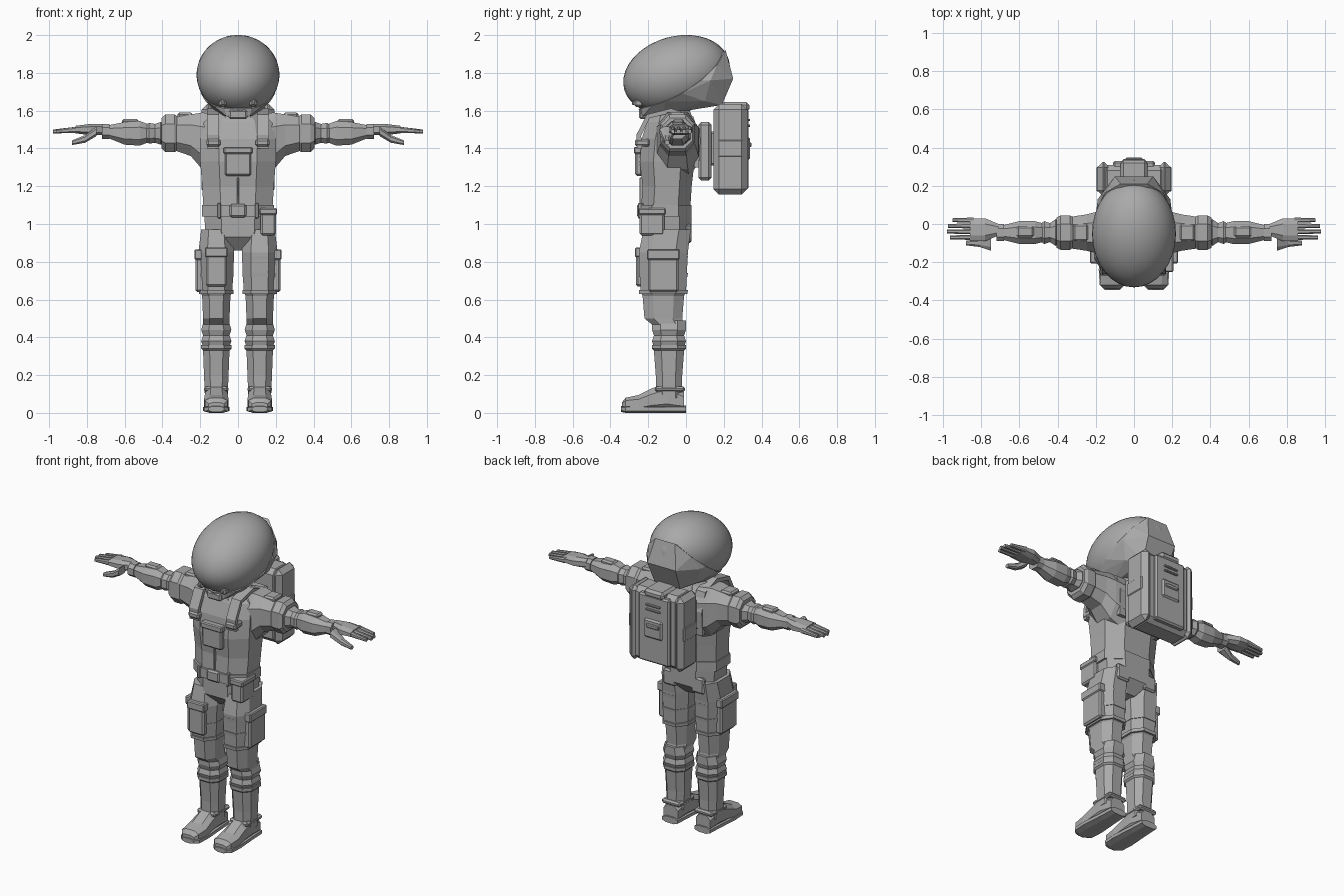
import bpy
import bmesh
from math import cos, sin, pi, radians
from mathutils import Matrix, Vector

cube = bpy.data.objects.get("Cube")
if cube:
    bpy.data.objects.remove(cube)

GREY = (.4, .4, .4, 1)
suit = bpy.data.materials.new("suit grey")
suit.use_nodes = True
suit.diffuse_color = GREY
suit.node_tree.nodes["Principled BSDF"].inputs["Base Color"].default_value = GREY


def finish(name, bm, mirror=False, bevel=0, smooth=False):
    """Turn a bmesh into a finished object."""
    bmesh.ops.recalc_face_normals(bm, faces=bm.faces)
    mesh = bpy.data.meshes.new(name)
    bm.to_mesh(mesh)
    bm.free()
    mesh.materials.append(suit)
    for face in mesh.polygons:
        face.use_smooth = smooth
    obj = bpy.data.objects.new(name, mesh)
    bpy.context.collection.objects.link(obj)
    if bevel:
        chamfer = obj.modifiers.new("Bevel", 'BEVEL')
        chamfer.width = bevel
        chamfer.segments = 1
    if mirror:
        obj.modifiers.new("Mirror", 'MIRROR').use_mirror_merge = False
    return obj


def tube(name, axis, centre, rows, mirror=True):
    """Skin octagons along an axis; a row is station, two half sizes, optional shift."""
    bm = bmesh.new()
    octagon = [(sx * u, sy * v) for sx, sy, flip in
               ((1, 1, False), (-1, 1, True), (-1, -1, False), (1, -1, True))
               for u, v in (((.5, 1), (1, .5)) if flip else ((1, .5), (.5, 1)))]
    # The second and fourth corners run in reverse so the outline stays in order
    octagon = octagon[:2] + octagon[2:4] + octagon[4:6] + octagon[6:]
    rings = []
    for station, half_a, half_b, *shift in rows:
        ring = []
        for u, v in octagon:
            point = [centre[0] + u * half_a, centre[1] + v * half_b + sum(shift)]
            point.insert("xyz".index(axis), station)
            ring.append(bm.verts.new(point))
        rings.append(ring)
    for low, high in zip(rings, rings[1:]):
        for i in range(len(octagon)):
            bm.faces.new((low[i - 1], low[i], high[i], high[i - 1]))
    bm.faces.new(rings[0])
    bm.faces.new(rings[-1])
    return finish(name, bm, mirror)


def block(name, centre, size, bevel=.01, mirror=False):
    """Chamfered box."""
    bm = bmesh.new()
    place = Matrix.Translation(centre) @ Matrix.Diagonal((*size, 1))
    bmesh.ops.create_cube(bm, size=1, matrix=place)
    return finish(name, bm, mirror, bevel)


def pocket(name, centre, size, mirror=False):
    """Chamfered pocket with a slightly larger flap along its top."""
    block(name, centre, size, mirror=mirror)
    x, y, z = centre
    width, depth, height = size
    block(name + "_flap", (x, y, z + height * .4),
          (width + .012, depth + .012, height * .25), .006, mirror)


# Helmet: smooth visor ellipsoid
dome = (Matrix.Translation((0, -.05, 1.79)) @ Matrix.Rotation(radians(16), 4, 'X')
        @ Matrix.Diagonal((.22, .288, .203, 1)))
bm = bmesh.new()
bmesh.ops.create_uvsphere(bm, u_segments=32, v_segments=20, radius=1, matrix=dome)
finish("helmet_visor", bm, smooth=True)

# Helmet: faceted rear shell, its rim hugging the visor
bm = bmesh.new()
for i in range(16):
    turn = pi * i / 8
    rim = Vector((.2 * sin(turn), .24 * cos(turn) - .02,
                  1.76 + .16 * cos(turn) - .07 * sin(turn) ** 2))
    bm.verts.new(dome @ ((dome.inverted() @ rim).normalized() * 1.03))
for x, y, z in [(.07, .21, 1.92), (.1, .25, 1.77), (.19, .13, 1.76), (.09, .19, 1.63),
                (.15, .1, 1.65), (.1, -.12, 1.58), (.06, -.23, 1.57)]:
    for side in (x, -x):
        bm.verts.new((side, y, z))
bmesh.ops.convex_hull(bm, input=bm.verts)
loose = [vert for vert in bm.verts if not vert.link_faces]
bmesh.ops.delete(bm, geom=loose, context='VERTS')
bmesh.ops.dissolve_limit(bm, angle_limit=radians(4), verts=bm.verts, edges=bm.edges)
finish("helmet_shell", bm)

block("chin_block", (0, -.21, 1.58), (.1, .08, .05))
block("helmet_latch", (.08, -.25, 1.64), (.04, .05, .04), mirror=True)
block("latch_pin", (.08, -.26, 1.64), (.02, .05, .02), .004, mirror=True)

# Trunk
trunk = (0, -.1)
tube("neck", 'z', trunk, [(1.5, .1, .1, .02), (1.65, .09, .09, .02)], mirror=False)
tube("collar", 'z', trunk, [(1.55, .14, .12, .02), (1.6, .12, .1, .02)], mirror=False)
tube("torso", 'z', trunk, [
    (1.04, .18, .13, -.01), (1.2, .19, .13), (1.33, .2, .145), (1.45, .2, .145, .01),
    (1.54, .18, .125, .02), (1.59, .12, .1, .02)], mirror=False)
tube("pelvis", 'z', trunk, [(.86, .05, .07), (.93, .17, .13), (1.06, .18, .13)], mirror=False)
tube("belt", 'z', trunk, [(1.04, .19, .14, -.01), (1.1, .19, .14, -.01)], mirror=False)
block("buckle", (0, -.245, 1.07), (.09, .03, .07))
block("belt_loop", (.1, -.24, 1.07), (.02, .03, .08), .004, mirror=True)
pocket("chest_pocket", (0, -.25, 1.33), (.14, .04, .15))
block("front_seam", (0, -.23, 1.17), (.01, .03, .15), .002)

# Shoulder straps: ribbon over the shoulder, then thickened
bm = bmesh.new()
path = [(-.245, 1.4), (-.25, 1.47), (-.2, 1.57), (-.08, 1.6),
        (.03, 1.56), (.065, 1.45), (.055, 1.3)]
inner, outer = ([bm.verts.new((x, y, z)) for y, z in path] for x in (.1, .165))
for i in range(1, len(path)):
    bm.faces.new((inner[i - 1], outer[i - 1], outer[i], inner[i]))
strap = finish("shoulder_strap", bm)
padding = strap.modifiers.new("Solidify", 'SOLIDIFY')
padding.thickness = .025
padding.offset = 0
strap.modifiers.new("Mirror", 'MIRROR')
block("strap_clip", (.13, -.23, 1.43), (.075, .08, .04), mirror=True)

# Arms
arm = (-.045, 1.48)
tube("sleeve", 'x', arm, [(.1, .12, .165, -.065), (.19, .11, .15, -.04),
                          (.25, .095, .11, -.01), (.35, .08, .085)])
tube("sleeve_cuff", 'x', arm, [(.32, .08, .09), (.335, .09, .1), (.385, .09, .1), (.405, .08, .08)])
block("shoulder_pad", (.28, -.045, 1.565), (.08, .09, .05), mirror=True)
tube("elbow", 'x', arm, [(.39, .06, .05), (.41, .07, .06), (.44, .05, .05),
                         (.47, .06, .055), (.5, .04, .04)])
tube("forearm", 'x', arm, [(.48, .05, .05), (.52, .06, .065), (.6, .06, .06), (.7, .035, .03, .01)])
block("forearm_panel", (.57, -.04, 1.54), (.09, .06, .03), mirror=True)
tube("wrist_cuff", 'x', arm, [(.68, .045, .04, .01), (.72, .045, .04, .01)])

# Hands
tube("palm", 'x', (-.03, 1.5), [(.71, .03, .03), (.78, .06, .03), (.86, .06, .02)])
for i, finger in enumerate(("index", "middle", "ring", "little")):
    tip = .98 - .01 * (i - 1.3) ** 2
    tube(finger + "_finger", 'x', (.03 * i - .07, 1.5), [(.84, .014, .017), (tip, .01, .01, -.01)])
tube("thumb", 'x', (-.1, 1.45), [(.75, .04, .025, .04), (.81, .02, .02), (.88, .012, .012, -.02)])

# Legs
thigh = (.115, -.12)
shin = (.115, -.09)
tube("trouser_leg", 'z', thigh, [(.97, .08, .125, .02), (.85, .095, .13), (.64, .085, .12),
                                 (.62, .075, .11), (.5, .07, .1), (.46, .07, .08, .03)])
tube("knee_cuff", 'z', shin, [(.49, .065, .09), (.44, .08, .09), (.41, .07, .08),
                              (.38, .08, .09), (.35, .07, .08)])
for level in (.63, .72, .81):
    tube("thigh_band", 'z', thigh, [(level, .092, .128), (level + .02, .092, .13)])

# Boots
tube("boot_shaft", 'z', shin, [(.36, .08, .09), (.34, .08, .09), (.33, .07, .08),
                               (.2, .065, .07), (.08, .06, .07)])
tube("boot_foot", 'y', (.115, .06), [
    (-.01, .05, .05), (-.1, .06, .075, .025), (-.18, .06, .06, .01),
    (-.25, .065, .045, -.01), (-.32, .06, .03, -.01), (-.34, .04, .015, -.02)])
tube("boot_sole", 'y', (.115, .02), [(0, .055, .02), (-.1, .06, .02), (-.24, .07, .02),
                                     (-.32, .065, .02), (-.345, .04, .015)])
block("boot_strap", (.115, -.085, .125), (.13, .16, .03), mirror=True)

# Pockets
pocket("side_pocket", (.2, -.12, .75), (.05, .16, .22), mirror=True)
pocket("thigh_pocket", (-.115, -.245, .77), (.11, .04, .2))
pocket("hip_pouch", (.16, -.18, 1.01), (.08, .13, .14))
block("rear_pocket", (.1, .015, .95), (.09, .03, .1), mirror=True)

# Backpack
block("pack_mount", (0, .1, 1.385), (.26, .07, .31), .015)
block("pack_bracket", (0, .1, 1.4), (.18, .14, .18))
block("pack_body", (0, .23, 1.395), (.34, .16, .47), .03)
block("pack_rail", (.16, .235, 1.395), (.066, .18, .48), .03, mirror=True)
block("pack_cap", (0, .26, 1.62), (.14, .15, .05), .015)
block("pack_panel", (0, .3, 1.395), (.22, .06, .43))
block("pack_hatch", (0, .32, 1.4), (.13, .04, .12))
block("hatch_handle", (0, .335, 1.42), (.09, .025, .025), .005)
block("rail_clasp", (.185, .235, 1.4), (.025, .13, .09), .006, mirror=True)
for level in (1.52, 1.55):
    block("vent_slat", (0, .33, level), (.1, .02, .012), .003)
